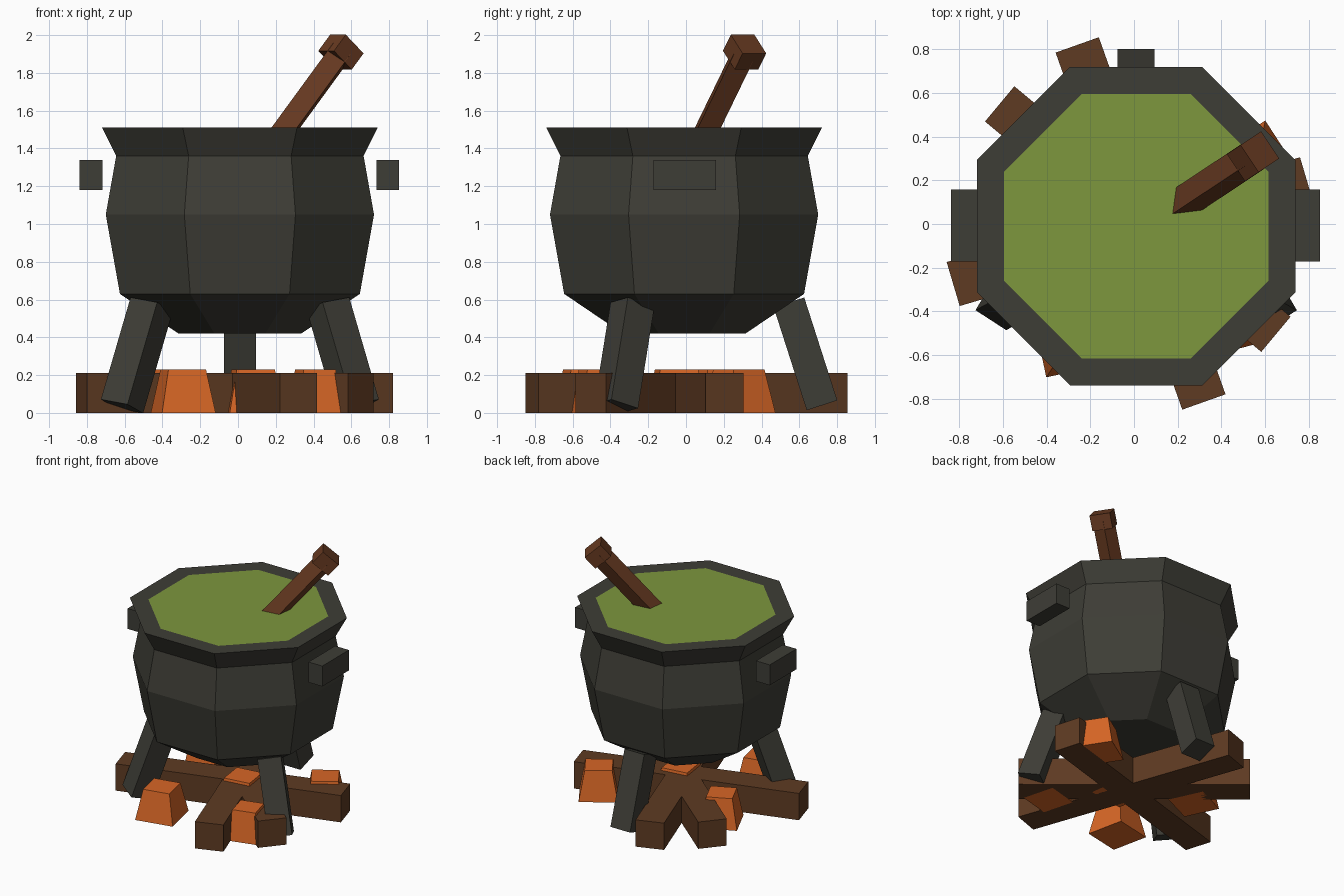
import bpy, bmesh, math
from mathutils import Vector, Matrix

cube = bpy.data.objects.get("Cube")
if cube:
    bpy.data.objects.remove(cube, do_unlink=True)


def material(name, rgb):
    m = bpy.data.materials.new(name)
    m.use_nodes = True
    color = (*rgb, 1.0)
    m.diffuse_color = color
    bsdf = next(n for n in m.node_tree.nodes if n.type == 'BSDF_PRINCIPLED')
    bsdf.inputs["Base Color"].default_value = color
    return m


IRON = material("dark iron", (0.048, 0.047, 0.037))
BREW = material("green brew", (0.205, 0.309, 0.047))
WOOD = material("log brown", (0.112, 0.043, 0.016))
SPOON = material("spoon brown", (0.136, 0.042, 0.015))
EMBER = material("ember orange", (0.68, 0.133, 0.019))


def add_object(name, bm, mat):
    bmesh.ops.recalc_face_normals(bm, faces=bm.faces)
    mesh = bpy.data.meshes.new(name)
    bm.to_mesh(mesh)
    bm.free()
    mesh.materials.append(mat)
    obj = bpy.data.objects.new(name, mesh)
    bpy.context.collection.objects.link(obj)
    return obj


def box(name, center, size, mat):
    bm = bmesh.new()
    bmesh.ops.create_cube(bm, size=1, matrix=Matrix.Translation(center) @ Matrix.Diagonal((*size, 1)))
    return add_object(name, bm, mat)


def bar(name, start, end, width, yaw, mat):
    """Square bar between two points, turned by yaw about its own axis."""
    start, end = Vector(start), Vector(end)
    axis = end - start
    turn = Vector((0, 0, 1)).rotation_difference(axis).to_matrix().to_4x4()
    bm = bmesh.new()
    bmesh.ops.create_cube(bm, size=1, matrix=Matrix.Translation((start + end) / 2) @ turn
                          @ Matrix.Rotation(yaw, 4, 'Z')
                          @ Matrix.Diagonal((width, width, axis.length, 1)))
    return add_object(name, bm, mat)


def octagon(bm, apothem, z):
    r = apothem / math.cos(math.pi / 8)
    angles = [math.pi / 8 + i * math.pi / 4 for i in range(8)]
    return [bm.verts.new((0.01 + r * math.cos(a), -0.01 + r * math.sin(a), z)) for a in angles]


# Pot shell: eight-sided profile from the base up to the flat rim
bm = bmesh.new()
profile = [(0.325, 0.42), (0.635, 0.63), (0.71, 1.05), (0.655, 1.36), (0.73, 1.51), (0.605, 1.51)]
rings = [octagon(bm, a, z) for a, z in profile]
bm.faces.new(rings[0])
for low, high in zip(rings, rings[1:]):
    for i in range(8):
        j = (i + 1) % 8
        bm.faces.new((low[i], low[j], high[j], high[i]))
add_object("pot", bm, IRON)

# Brew filling the pot to the rim
bm = bmesh.new()
bm.faces.new(octagon(bm, 0.605, 1.51))
add_object("brew", bm, BREW)

# Side handles and front legs, one per side
for side, label in ((1, "left"), (-1, "right")):
    box("handle_" + label, (0.007 + side * 0.785, -0.007, 1.26), (0.12, 0.33, 0.16), IRON)
    bar("front_leg_" + label, (0.01 + side * 0.624, -0.37, 0.035),
        (0.01 + side * 0.467, -0.283, 0.575), 0.17, side * math.radians(31.7), IRON)
bar("back_leg", (0.01, 0.72, 0.04), (0.01, 0.545, 0.585), 0.17, 0, IRON)

# Spoon leaning out of the brew
direction = Vector((0.549, 0.365, 0.752)).normalized()
head = Vector((0.545, 0.31, 1.91))
bar("spoon_handle", head - direction * 0.65, head, 0.11, 0, SPOON)
bar("spoon_knob", head - direction * 0.057, head + direction * 0.057, 0.15,
    math.atan2(direction.y, direction.x), SPOON)

# Crossed logs
logs = [((-0.26, 0.82), (0.32, -0.815)),
        ((-0.828, -0.275), (0.79, 0.205)),
        ((-0.615, 0.55), (0.65, -0.505))]
for i, ((x0, y0), (x1, y1)) in enumerate(logs, 1):
    bar(f"log_{i}", (x0, y0, 0.105), (x1, y1, 0.105), 0.21, math.atan2(y1 - y0, x1 - x0), WOOD)

# Glowing embers: tapered blocks (x, y, base width, yaw in degrees)
embers = [(-0.29, -0.53, 0.29, 12), (0.41, -0.46, 0.25, 15), (0.56, 0.28, 0.28, 33),
          (0.08, -0.05, 0.29, 8), (-0.42, 0.16, 0.27, 25)]
for i, (x, y, width, yaw) in enumerate(embers, 1):
    bm = bmesh.new()
    r = width / math.sqrt(2)
    bmesh.ops.create_cone(bm, cap_ends=True, segments=4, radius1=r, radius2=r * 0.7, depth=0.23,
                          matrix=Matrix.Translation((x, y, 0.115))
                          @ Matrix.Rotation(math.radians(yaw + 45), 4, 'Z'))
    add_object(f"ember_{i}", bm, EMBER)
